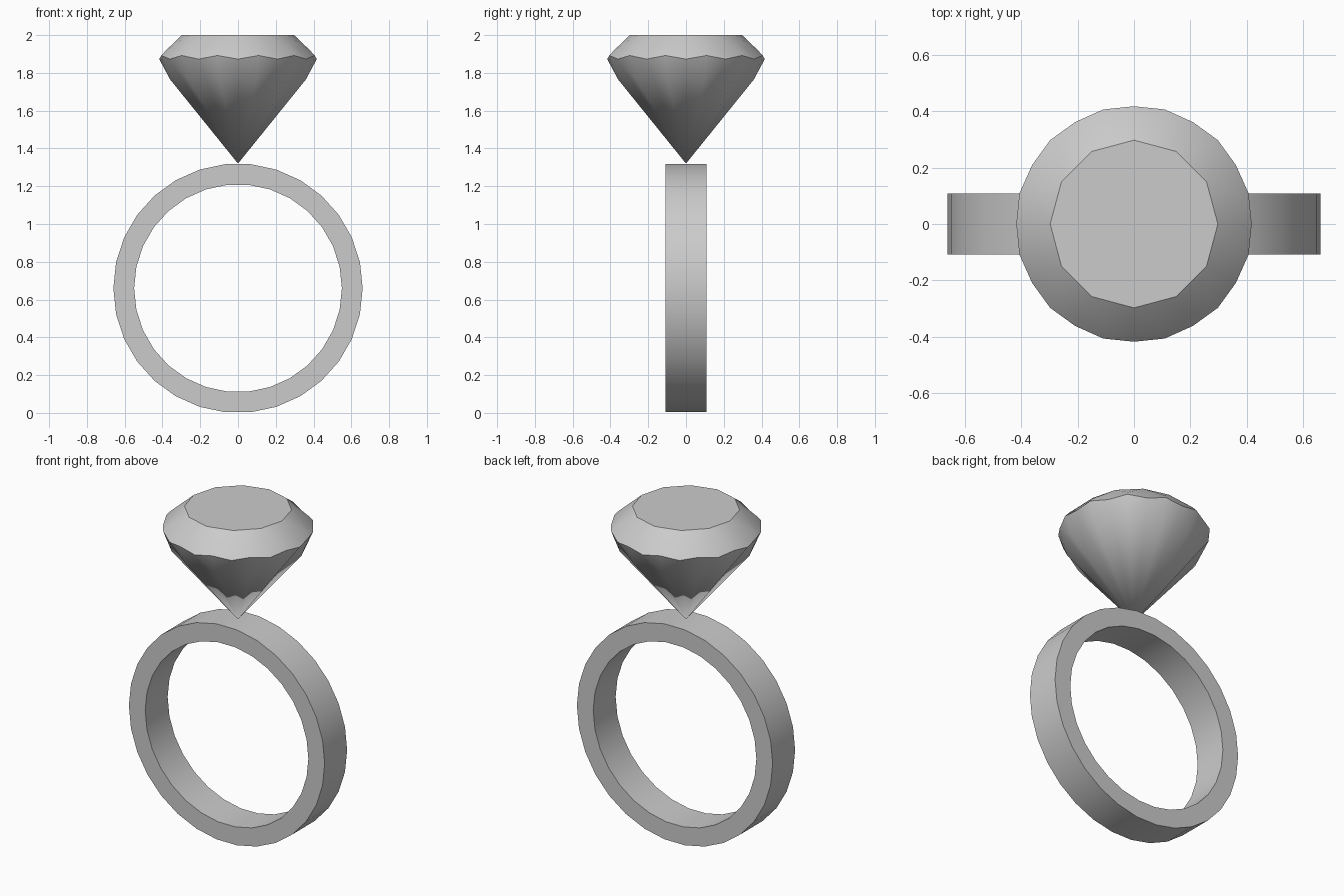
import bpy, bmesh
from math import cos, sin, pi

cube = bpy.data.objects.get("Cube")
if cube:
    bpy.data.objects.remove(cube, do_unlink=True)

GREY = (0.6, 0.6, 0.6, 1)
mat = bpy.data.materials.new("plain_grey")
mat.use_nodes = True
mat.diffuse_color = GREY
mat.node_tree.nodes["Principled BSDF"].inputs["Base Color"].default_value = GREY


def finish(bm, name):
    """Turn the bmesh into a named object, smooth with sharp edges kept."""
    bmesh.ops.recalc_face_normals(bm, faces=bm.faces)
    mesh = bpy.data.meshes.new(name)
    bm.to_mesh(mesh)
    bm.free()
    mesh.materials.append(mat)
    obj = bpy.data.objects.new(name, mesh)
    bpy.context.collection.objects.link(obj)
    bpy.ops.object.select_all(action='DESELECT')
    obj.select_set(True)
    bpy.context.view_layer.objects.active = obj
    bpy.ops.object.shade_smooth_by_angle(angle=pi / 6)
    return obj


# Ring band: rectangular section swept round the y axis
SIDES, OUTER, INNER, HALF = 30, 0.66, 0.55, 0.108
bm = bmesh.new()
section = [(OUTER, -HALF), (OUTER, HALF), (INNER, HALF), (INNER, -HALF)]
loops = []
for i in range(SIDES):
    a = 2 * pi * i / SIDES
    loops.append([bm.verts.new((r * cos(a), y, OUTER + r * sin(a))) for r, y in section])
for i in range(SIDES):
    p, q = loops[i], loops[(i + 1) % SIDES]
    for k in range(4):
        n = (k + 1) % 4
        bm.faces.new((p[k], p[n], q[n], q[k]))
finish(bm, "ring_band")

# Brilliant-cut gem: table, kites and half facets, scalloped girdle, pavilion
N = 12
bm = bmesh.new()


def circle(radius, z, offset):
    return [bm.verts.new((radius * cos(2 * pi * (i + offset) / N),
                          radius * sin(2 * pi * (i + offset) / N), z)) for i in range(N)]


table = circle(0.297, 2.0, 0)
crown = circle(0.394, 1.92, 0.5)
girdle_low = circle(0.417, 1.873, 0)
girdle_high = circle(0.42, 1.892, 0.5)
pavilion = circle(0.372, 1.765, 0.5)
culet = bm.verts.new((0, 0, 1.32))

bm.faces.new(table)
for i in range(N):
    n = (i + 1) % N
    # star facet and crown kite
    bm.faces.new((table[i], crown[i], table[n]))
    bm.faces.new((table[i], crown[i - 1], girdle_low[i], crown[i]))
    # half facets above and below the girdle
    for mid in (crown[i], pavilion[i]):
        bm.faces.new((mid, girdle_low[i], girdle_high[i]))
        bm.faces.new((mid, girdle_high[i], girdle_low[n]))
    # pavilion kite
    bm.faces.new((culet, pavilion[i - 1], girdle_low[i], pavilion[i]))
finish(bm, "gem")
